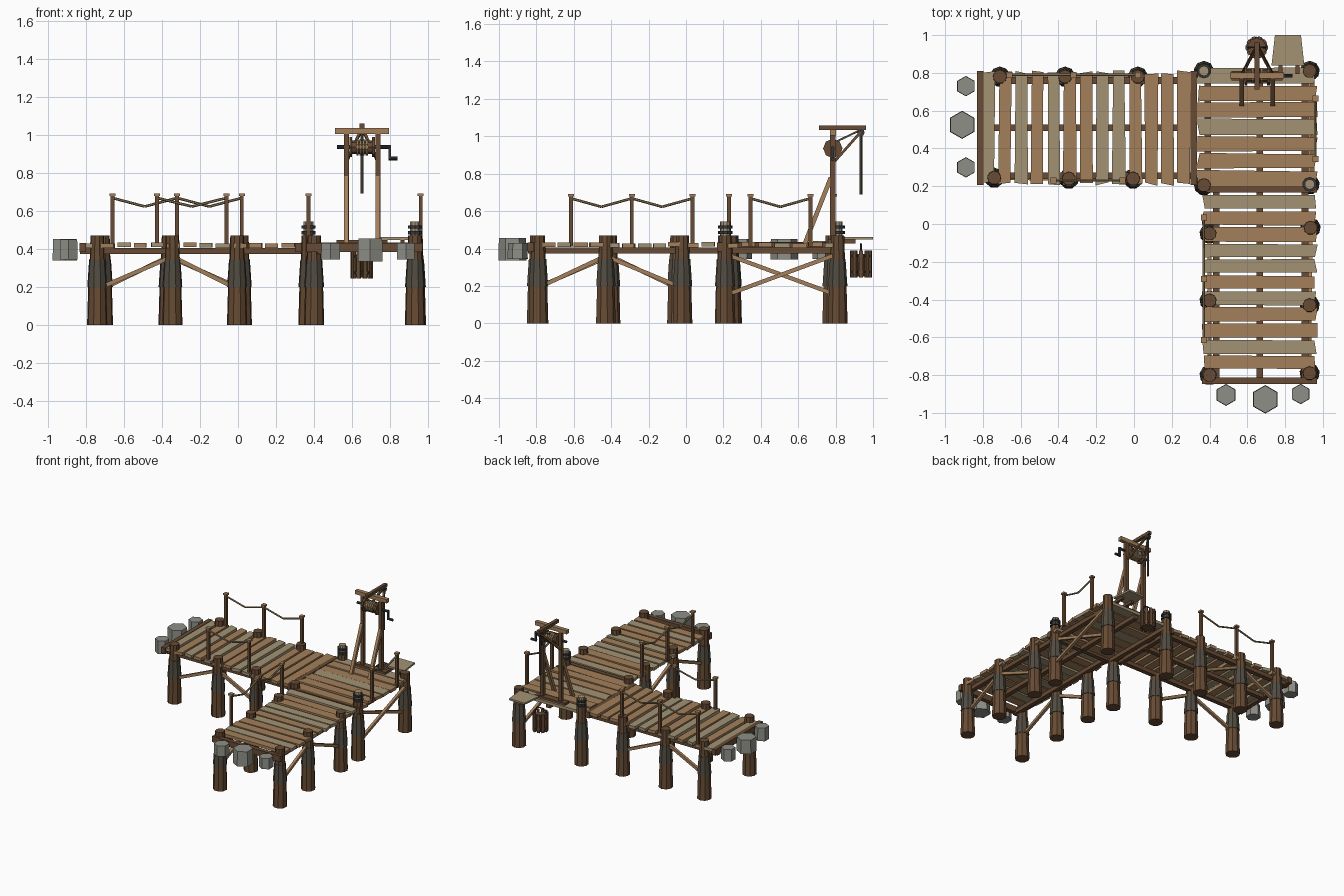
import bpy, bmesh, math, random
from mathutils import Vector, Matrix

if "Cube" in bpy.data.objects:
    bpy.data.objects.remove(bpy.data.objects["Cube"])

random.seed(4)
COLORS = {
    "post brown": (0.135, 0.070, 0.033),
    "plank brown": (0.37, 0.215, 0.105),
    "plank tan grey": (0.36, 0.29, 0.175),
    "weathered sleeve": (0.085, 0.073, 0.054),
    "stone grey": (0.27, 0.275, 0.24),
    "rope tan": (0.30, 0.215, 0.115),
    "iron dark": (0.035, 0.038, 0.043),
}
MATS = {}
for key, col in COLORS.items():
    MATS[key] = bpy.data.materials.new(key)
    MATS[key].diffuse_color = (*col, 1)
parts = {}


def part(name, mat):
    if name not in parts:
        parts[name] = (bmesh.new(), mat)
    return parts[name][0]


def box(bm, center, size, rot=None):
    m = Matrix.Translation(center) @ (rot or Matrix()) @ Matrix.Diagonal((*size, 1))
    return bmesh.ops.create_cube(bm, size=1, matrix=m)["verts"]


def span(a, b):
    """Rotation turning +z onto the direction from a to b, keeping square sides aligned."""
    z = (b - a).normalized()
    side = Vector((1, 0, 0)) if abs(z.x) < 0.5 else Vector((0, 1, 0))
    y = z.cross(side).normalized()
    return Matrix((y.cross(z), y, z)).transposed().to_4x4()


def beam(bm, a, b, w, d=None):
    a, b = Vector(a), Vector(b)
    box(bm, (a + b) / 2, (w, d or w, (b - a).length), span(a, b))


def rod(bm, a, b, r1, r2=None, sides=8):
    a, b = Vector(a), Vector(b)
    m = Matrix.Translation((a + b) / 2) @ span(a, b)
    bmesh.ops.create_cone(bm, cap_ends=True, segments=sides, radius1=r1,
                          radius2=r1 if r2 is None else r2, depth=(b - a).length, matrix=m)


# Deck planks with ragged ends, B = brown, G = tan grey
def plank(mid, lo, hi, width, along_y, code):
    bm = part("brown_planks", "plank brown") if code == "B" else part("grey_planks", "plank tan grey")
    z = 0.418 + random.uniform(-0.004, 0.005)
    verts = box(bm, ((lo + hi) / 2, mid, z), (hi - lo, width, 0.024))
    cuts = {}
    for v in verts:
        corner = (v.co.x > (lo + hi) / 2, v.co.y > mid)
        if corner not in cuts:
            cuts[corner] = (random.uniform(-0.012, 0.008), random.uniform(-0.005, 0.005))
        v.co.x += cuts[corner][0] * (1 if corner[0] else -1)
        v.co.y += cuts[corner][1]
        if along_y:
            v.co.x, v.co.y = v.co.y, v.co.x
    if along_y:
        bmesh.ops.reverse_faces(bm, faces=list({f for v in verts for f in v.link_faces}))


for i, c in enumerate("GBGBGBBGGBBBB"):
    plank(-0.77 + i * 0.0863, 0.21, 0.805, 0.066, True, c)
for i, c in enumerate("GBBGBBB"):
    plank(0.785 - i * 0.0905, 0.337, 0.965, 0.08, False, c)
for i, c in enumerate("GBBGGBGBBGB"):
    plank(0.115 - i * 0.0848, 0.365, 0.965, 0.071, False, c)

# Joists under the deck and edge beams closing each section
bm = part("joists", "post brown")
for y in (0.255, 0.51, 0.76):
    box(bm, (-0.25, y, 0.39), (1.16, 0.035, 0.032))
for x in (0.435, 0.665, 0.905):
    box(bm, (x, -0.33, 0.39), (0.035, 1.03, 0.032))
for x in (0.39, 0.665, 0.905):
    box(bm, (x, 0.51, 0.39), (0.035, 0.61, 0.032))
bm = part("edge_beams", "post brown")
for x in (-0.815, 0.316):
    box(bm, (x, 0.508, 0.408), (0.034, 0.605, 0.048))
for y in (-0.83, 0.184):
    box(bm, (0.665, y, 0.408), (0.61, 0.034, 0.048))

# Support posts with tapered weathered sleeves
left_back = [(-0.71, 0.78), (-0.365, 0.78), (0.02, 0.78)]
left_front = [(-0.74, 0.245), (-0.345, 0.24), (-0.005, 0.24)]
arm_left = [(0.4, -0.80), (0.4, -0.405), (0.4, -0.05)]
arm_right = [(0.93, -0.79), (0.93, -0.43), (0.935, -0.02)]
corners = [(0.37, 0.81), (0.93, 0.81), (0.37, 0.205), (0.93, 0.21)]
for x, y in left_back + left_front + arm_left + arm_right + corners:
    bm = part("posts", "post brown")
    rod(bm, (x, y, 0), (x, y, 0.24), 0.054, 0.047, 9)
    rod(bm, (x, y, 0.24), (x, y, 0.47), 0.043, 0.036, 9)
    rod(part("post_sleeves", "weathered sleeve"), (x, y, 0.2), (x, y, 0.345), 0.053, 0.043, 9)

# Mooring bollards on two corner posts
for x, y in (corners[0], corners[3]):
    rod(part("bollard_tops", "plank tan grey"), (x, y, 0.46), (x, y, 0.545), 0.028, 0.027, 10)
    for z in (0.485, 0.515):
        rod(part("bollard_bands", "iron dark"), (x, y, z - 0.008), (x, y, z + 0.008), 0.039, 0.039, 10)

# Diagonal braces
bm = part("braces", "plank brown")
for row in (left_back, left_front, arm_left, arm_right):
    p, q, r = [Vector((x, y, 0)) for x, y in row]
    for end in (p, r):
        beam(bm, end + Vector((0, 0, 0.19)), q + Vector((0, 0, 0.36)), 0.022)
for k, x in ((0, 0.925), (1, 0.945)):
    z = (0.155, 0.365) if k else (0.365, 0.155)
    beam(bm, (x, 0.225, z[0]), (x, 0.795, z[1]), 0.022)


# Rail posts joined by sagging ropes
def railing(points):
    for x, y in points:
        box(part("rail_posts", "post brown"), (x, y, 0.545), (0.02, 0.02, 0.27))
        box(part("rail_caps", "plank brown"), (x, y, 0.685), (0.032, 0.032, 0.014))
    for p, q in zip(points, points[1:]):
        a, b = Vector((*p, 0.668)), Vector((*q, 0.668))
        mid = (a + b) / 2 - Vector((0, 0, 0.045))
        for s, e in ((a, mid), (mid, b)):
            rod(part("rail_ropes", "rope tan"), s, e, 0.007, sides=6)


railing([(-0.66, 0.79), (-0.32, 0.79), (0.02, 0.79)])
railing([(-0.425, 0.23), (-0.06, 0.23)])
railing([(0.37, -0.615), (0.37, -0.29), (0.37, 0.035)])
railing([(0.96, 0.345), (0.96, 0.665)])

# Hexagonal shore stones
for x, y, r, z0, z1 in ((-0.89, 0.73, 0.053, 0.345, 0.44), (-0.91, 0.525, 0.073, 0.34, 0.452),
                        (-0.89, 0.3, 0.053, 0.345, 0.45), (0.487, -0.905, 0.057, 0.345, 0.43),
                        (0.695, -0.928, 0.074, 0.335, 0.455), (0.882, -0.9, 0.053, 0.345, 0.43)):
    rod(part("shore_stones", "stone grey"), (x, y, z0), (x, y, z1), r * 1.02, r * 0.98, 6)

# Hoist frame: uprights, rear struts, crossbeam and boom
for x in (0.57, 0.735):
    box(part("hoist_uprights", "post brown"), (x, 0.785, 0.715), (0.027, 0.03, 0.59))
    beam(part("hoist_struts", "plank brown"), (x, 0.635, 0.425), (x, 0.775, 0.78), 0.024)
    beam(part("boom_struts", "post brown"), (x, 0.79, 0.86), (0.652, 0.945, 1.035), 0.014)
box(part("hoist_crossbeam", "plank brown"), (0.652, 0.785, 1.02), (0.285, 0.032, 0.03))
box(part("hoist_boom", "post brown"), (0.652, 0.837, 1.046), (0.026, 0.25, 0.024))
box(part("hoist_base", "post brown"), (0.652, 0.785, 0.438), (0.27, 0.05, 0.02))

# Winding drum, rope coils and crank
yd, zd = 0.785, 0.935
rod(part("drum", "post brown"), (0.585, yd, zd), (0.72, yd, zd), 0.036)
for x in (0.592, 0.712):
    rod(part("drum_flanges", "post brown"), (x - 0.007, yd, zd), (x + 0.007, yd, zd), 0.052)
for i in range(4):
    x = 0.628 + i * 0.016
    rod(part("rope_coils", "rope tan"), (x - 0.006, yd, zd), (x + 0.006, yd, zd), 0.044, sides=10)
bm = part("crank", "iron dark")
rod(bm, (0.52, yd, zd), (0.80, yd, zd), 0.01)
beam(bm, (0.797, yd, zd + 0.01), (0.797, yd, 0.87), 0.014)
rod(part("crank_handle", "iron dark"), (0.79, yd, 0.876), (0.838, yd, 0.876), 0.01)

# Pulley and hanging rope
rod(part("pulley", "iron dark"), (0.638, 0.935, 1.02), (0.666, 0.935, 1.02), 0.02)
rod(part("hoist_rope", "weathered sleeve"), (0.652, 0.935, 0.69), (0.652, 0.935, 1.02), 0.008, sides=6)
rod(part("drum_rope", "rope tan"), (0.652, 0.8, 0.97), (0.652, 0.925, 1.03), 0.005, sides=6)

# Bucket built of staves with iron hoops and a bail
bx, by = 0.65, 0.935
rod(part("bucket_core", "post brown"), (bx, by, 0.25), (bx, by, 0.37), 0.043, 0.047, 10)
for i in range(10):
    a = i * math.tau / 10
    p = Vector((bx + 0.052 * math.cos(a), by + 0.052 * math.sin(a), 0.318))
    box(part("bucket_staves", "post brown"), p, (0.014, 0.02, 0.145), Matrix.Rotation(a, 4, "Z"))
for z in (0.275, 0.36):
    rod(part("bucket_hoops", "iron dark"), (bx, by, z - 0.006), (bx, by, z + 0.006), 0.057, sides=10)
bail = [(-0.05, 0.385), (-0.03, 0.425), (0.03, 0.425), (0.05, 0.385)]
for (u, z), (v, w) in zip(bail, bail[1:]):
    rod(part("bucket_bail", "iron dark"), (bx + u, by, z), (bx + v, by, w), 0.005, sides=6)

# Small tapered landing shelf behind the deck
verts = box(part("landing_shelf", "plank tan grey"), (0.815, 0.92, 0.455), (0.15, 0.16, 0.014))
for v in verts:
    v.co.x += (0.012 if v.co.y < 0.92 else -0.006) * (1 if v.co.x > 0.815 else -1)
for x in (0.775, 0.865):
    box(part("shelf_brackets", "post brown"), (x, 0.85, 0.438), (0.02, 0.11, 0.02))

# Turn every collected part into an object
for name, (bm, mat) in parts.items():
    bmesh.ops.recalc_face_normals(bm, faces=bm.faces)
    mesh = bpy.data.meshes.new(name)
    bm.to_mesh(mesh)
    bm.free()
    mesh.materials.append(MATS[mat])
    bpy.context.collection.objects.link(bpy.data.objects.new(name, mesh))

for m in bpy.data.materials:
    if m.users and not m.is_grease_pencil:
        m.use_nodes = True
        m.node_tree.nodes["Principled BSDF"].inputs["Base Color"].default_value = m.diffuse_color
